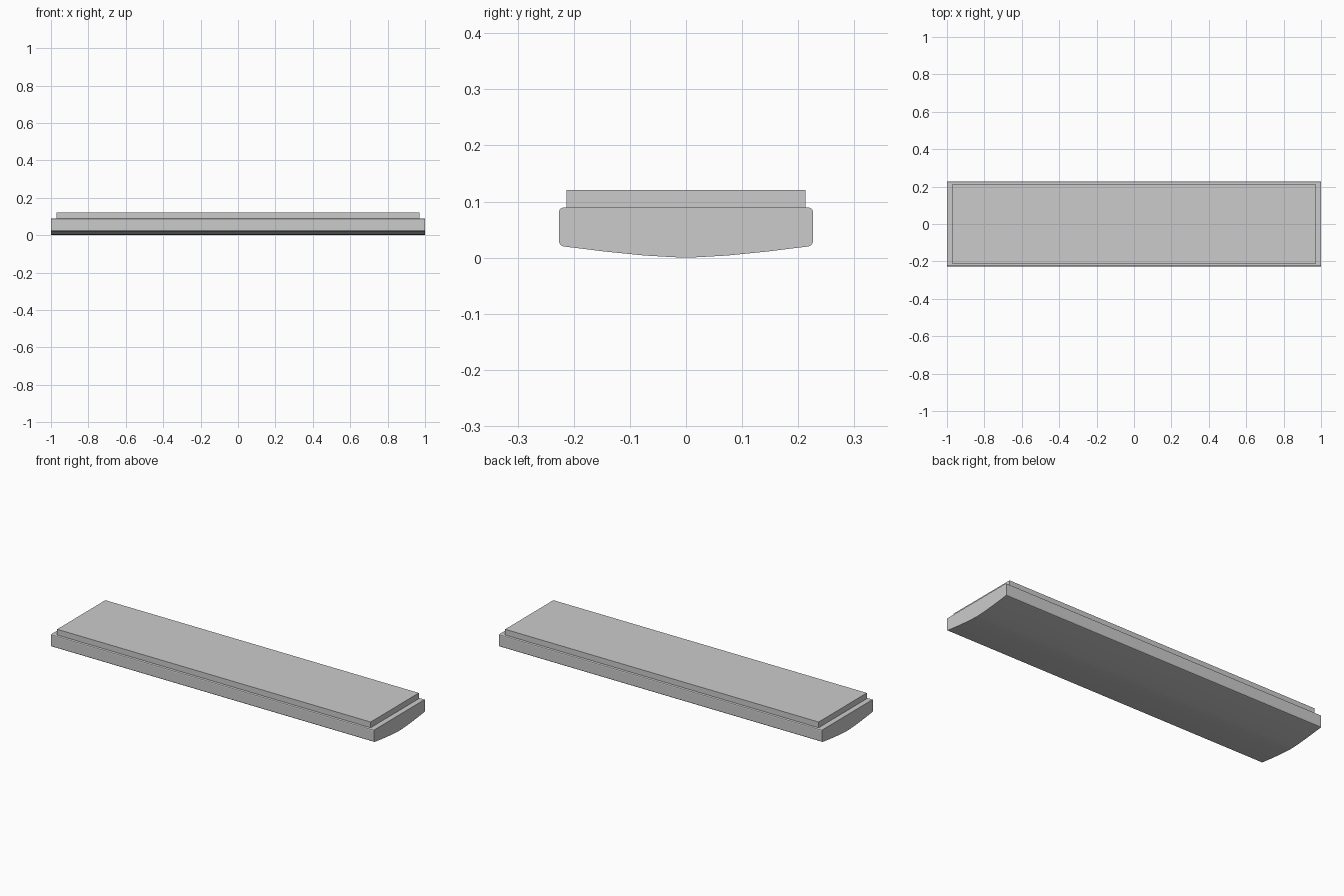
import bpy, bmesh

if "Cube" in bpy.data.objects:
    bpy.data.objects.remove(bpy.data.objects["Cube"])


def extrude_profile(name, half, half_len):
    """Extrude a mirrored y/z half profile along x."""
    pts = half + [(-y, z) for y, z in reversed(half) if y > 0]
    bm = bmesh.new()
    face = bm.faces.new([bm.verts.new((-half_len, y, z)) for y, z in pts])
    ext = bmesh.ops.extrude_face_region(bm, geom=[face])
    moved = [v for v in ext["geom"] if isinstance(v, bmesh.types.BMVert)]
    bmesh.ops.translate(bm, verts=moved, vec=(2 * half_len, 0, 0))
    bmesh.ops.recalc_face_normals(bm, faces=bm.faces)
    mesh = bpy.data.meshes.new(name)
    bm.to_mesh(mesh)
    bm.free()
    obj = bpy.data.objects.new(name, mesh)
    bpy.context.collection.objects.link(obj)
    return obj


# Main slab: bowed underside, small chamfers along the long edges
extrude_profile("bowed_slab", [
    (0.0, 0.0), (0.025, 0.001), (0.073, 0.0038), (0.145, 0.011),
    (0.218, 0.02), (0.223, 0.022), (0.226, 0.027),
    (0.226, 0.083), (0.2245, 0.087), (0.22, 0.089),
], 1.0)

# Thin raised plate on top
extrude_profile("top_plate", [(0.213, 0.089), (0.213, 0.121)], 0.97)
